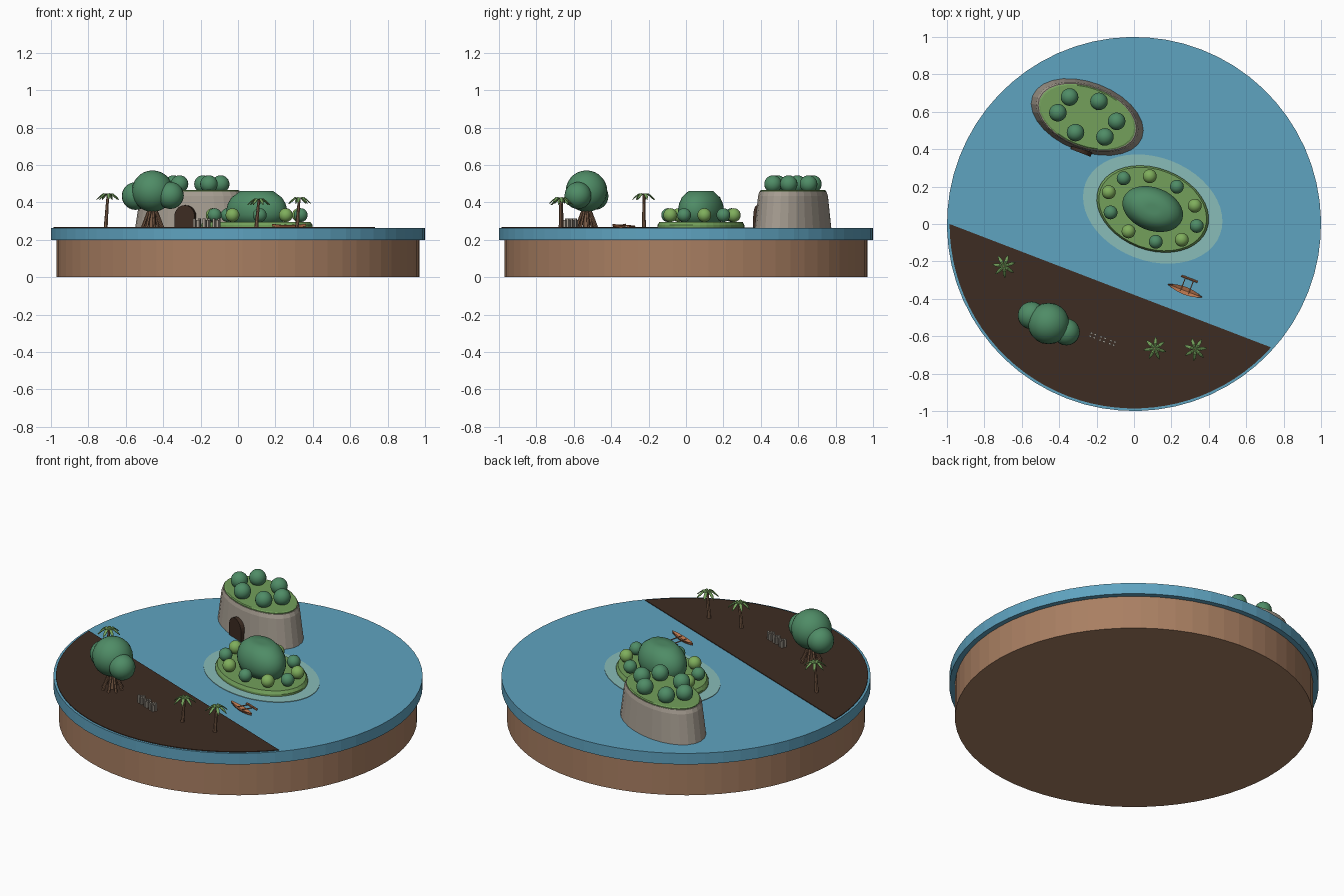
import bpy, bmesh
from math import pi, sin, cos, radians
from mathutils import Vector, Matrix

cube = bpy.data.objects.get("Cube")
if cube:
    bpy.data.objects.remove(cube, do_unlink=True)

TILT = radians(-21)      # shared direction of the shoreline and islands
WATER_TOP = 0.264


def material(name, hexcode):
    srgb = [int(hexcode[i:i + 2], 16) / 255 for i in (0, 2, 4)]
    col = [c / 12.92 if c < 0.04 else ((c + 0.055) / 1.055) ** 2.4 for c in srgb] + [1]
    m = bpy.data.materials.new(name)
    m.use_nodes = True
    m.diffuse_color = col
    bsdf = m.node_tree.nodes["Principled BSDF"]
    bsdf.inputs["Base Color"].default_value = col
    bsdf.inputs["Roughness"].default_value = 0.9
    return m


EARTH = material("earth tan", "a97f62")
WATER = material("water blue", "5fa3c0")
SOIL = material("dark soil", "3d2c22")
ROCK = material("rock grey", "a59c90")
GRASS = material("grass green", "73a05b")
SHALLOW = material("shallow teal", "88bcb8")
LEAF = material("deep leaf green", "4f8c66")
BUSH = material("light bush green", "7fae5c")
WOOD = material("trunk brown", "80604a")
BOAT = material("boat orange", "b8754e")


def finish(name, bm, mat, smooth=False):
    bmesh.ops.recalc_face_normals(bm, faces=bm.faces)
    mesh = bpy.data.meshes.new(name)
    bm.to_mesh(mesh)
    bm.free()
    mesh.materials.append(mat)
    for p in mesh.polygons:
        p.use_smooth = smooth
    ob = bpy.data.objects.new(name, mesh)
    bpy.context.collection.objects.link(ob)
    return ob


def local(centre, u, v, z=0.0):
    """Point from tilted local coordinates around a centre."""
    return Vector((centre[0] + u * cos(TILT) - v * sin(TILT),
                   centre[1] + u * sin(TILT) + v * cos(TILT), z))


def loft(name, profile, centre, a, b, seg, mat, smooth=False):
    """Closed stack of tilted ellipses; profile is (scale, z)."""
    bm = bmesh.new()
    rings = [[bm.verts.new(local(centre, a * s * cos(2 * pi * i / seg),
                                 b * s * sin(2 * pi * i / seg), z))
              for i in range(seg)] for s, z in profile]
    for lo, hi in zip(rings, rings[1:]):
        for i in range(seg):
            j = (i + 1) % seg
            bm.faces.new((lo[i], lo[j], hi[j], hi[i]))
    bm.faces.new(rings[0])
    bm.faces.new(rings[-1])
    return finish(name, bm, mat, smooth)


def ball(name, centre, r, mat):
    bm = bmesh.new()
    bmesh.ops.create_uvsphere(bm, u_segments=20, v_segments=14, radius=r)
    bmesh.ops.translate(bm, verts=bm.verts, vec=Vector(centre))
    return finish(name, bm, mat, True)


def add_rod(bm, p, q, r1, r2, seg=7):
    p, q = Vector(p), Vector(q)
    m = Matrix.Translation((p + q) / 2) @ (q - p).to_track_quat('Z', 'Y').to_matrix().to_4x4()
    bmesh.ops.create_cone(bm, cap_ends=True, segments=seg, radius1=r1, radius2=r2,
                          depth=(q - p).length, matrix=m)


def slab(name, points, offset, mat):
    """Flat outline extruded by an offset."""
    bm = bmesh.new()
    face = bm.faces.new([bm.verts.new(p) for p in points])
    ext = bmesh.ops.extrude_face_region(bm, geom=[face])
    moved = [g for g in ext["geom"] if isinstance(g, bmesh.types.BMVert)]
    bmesh.ops.translate(bm, verts=moved, vec=offset)
    return finish(name, bm, mat)


# Round base, water disc and the shore segment
loft("earth_base", [(1, 0), (1, 0.2)], (0, 0), 0.97, 0.97, 64, EARTH)
loft("water_disc", [(1, 0.198), (1, WATER_TOP)], (0, 0), 1, 1, 64, WATER)
arc = [radians(180 + 138 * i / 36) for i in range(37)]
slab("shore_land", [(0.986 * cos(t), 0.986 * sin(t), WATER_TOP - 0.004) for t in arc],
     Vector((0, 0, 0.008)), SOIL)

# Rock island with a grass cap, cave door and bushes
rock = (-0.25, 0.572)
loft("rock_island", [(1, WATER_TOP - 0.004), (0.91, 0.435), (0.875, 0.457)],
     rock, 0.314, 0.185, 28, ROCK)
loft("rock_grass_cap", [(0.86, 0.45), (0.86, 0.462), (0.83, 0.466)],
     rock, 0.314, 0.185, 28, GRASS)
outline = [(0.058, WATER_TOP), (0.058, 0.325)]
outline += [(0.058 * cos(t), 0.325 + 0.06 * sin(t)) for t in [pi * i / 10 for i in range(1, 10)]]
outline += [(-0.058, 0.325), (-0.058, WATER_TOP)]
slab("cave_door", [local(rock, 0.035 + u, -0.192, z) for u, z in outline],
     local((0, 0), 0, 0.05), SOIL)
for k in range(6):
    t = radians(20 + 60 * k)
    ball(f"rock_bush_{k}", local(rock, 0.165 * cos(t), 0.102 * sin(t), 0.498), 0.047, LEAF)

# Garden island with shallows, central dome and a ring of bushes
isle = (0.1, 0.08)
loft("shallows", [(1, WATER_TOP - 0.003), (1, WATER_TOP + 0.003)], isle, 0.385, 0.276, 48, SHALLOW)
loft("garden_island", [(1, WATER_TOP), (1, 0.278), (0.96, 0.295)], isle, 0.31, 0.219, 40, GRASS)
loft("garden_dome", [(0.85, 0.285), (0.98, 0.335), (1, 0.365), (0.95, 0.395),
                     (0.84, 0.425), (0.55, 0.46), (0.2, 0.461)],
     isle, 0.168, 0.115, 32, LEAF, True)
for k in range(10):
    t = 2 * pi * k / 10
    ball(f"garden_bush_{k}", local(isle, 0.252 * cos(t), 0.166 * sin(t), 0.332), 0.037,
         BUSH if k % 2 else LEAF)

# Broad tree on prop roots
tree = Vector((-0.457, -0.532, 0))
bm = bmesh.new()
add_rod(bm, tree + Vector((0, 0, WATER_TOP)), tree + Vector((0, 0, 0.4)), 0.02, 0.018)
for k in range(8):
    d = Vector((cos(k * pi / 4 + 0.2), sin(k * pi / 4 + 0.2), 0))
    add_rod(bm, tree + d * 0.056 + Vector((0, 0, WATER_TOP)),
            tree + d * 0.014 + Vector((0, 0, 0.375)), 0.008, 0.007, 6)
finish("tree_roots", bm, WOOD)
ball("tree_crown", tree + Vector((0, 0, 0.46)), 0.111, LEAF)
ball("tree_crown_right", local(tree, -0.1, 0.008, 0.434), 0.074, LEAF)
ball("tree_crown_left", local(tree, 0.105, -0.008, 0.437), 0.072, LEAF)


# Palms: leaning trunk and folded drooping fronds
def palm(name, x, y, top, lean, turn):
    bm = bmesh.new()
    crown = Vector((x, y, top))
    add_rod(bm, (x + lean, y, WATER_TOP), crown, 0.011, 0.007)
    finish(name + "_trunk", bm, WOOD)
    bm = bmesh.new()
    for k in range(7):
        t = turn + 2 * pi * k / 7
        d, side = Vector((cos(t), sin(t), 0)), Vector((-sin(t), cos(t), 0))
        rows = []
        for r, drop, w in ((0, 0, 0.003), (0.026, -0.003, 0.009), (0.046, 0.012, 0.008),
                           (0.063, 0.03, 0.001)):
            mid = crown + d * r - Vector((0, 0, drop))
            edge = Vector((0, 0, 0.35 * w))
            rows.append([bm.verts.new(p) for p in (mid - side * w - edge, mid, mid + side * w - edge)])
        for p, q in zip(rows, rows[1:]):
            for i in (0, 1):
                bm.faces.new((p[i], q[i], q[i + 1], p[i + 1]))
    fronds = finish(name + "_fronds", bm, GRASS)
    fronds.modifiers.new("thickness", 'SOLIDIFY').thickness = 0.004


palm("palm_west", -0.695, -0.225, 0.446, -0.012, 0.3)
palm("palm_middle", 0.112, -0.665, 0.418, -0.014, 0.6)
palm("palm_east", 0.328, -0.67, 0.425, -0.012, 0.1)

# Three small groups of standing stones
for k in range(3):
    spot = (-0.22 + 0.052 * k, -0.596 - 0.02 * k)
    bm = bmesh.new()
    for u in (-0.011, 0.011):
        for v in (-0.009, 0.009):
            h = 0.042 + (0.008 if u * v > 0 else 0)
            m = (Matrix.Translation(local(spot, u, v, WATER_TOP + h / 2))
                 @ Matrix.Rotation(TILT, 4, 'Z') @ Matrix.Diagonal((0.013, 0.011, h, 1)))
            bmesh.ops.create_cube(bm, size=1, matrix=m)
    finish(f"standing_stones_{k}", bm, ROCK)

# Outrigger canoe
canoe = (0.273, -0.357)
bm = bmesh.new()
stations = []
for i in range(9):
    s = -1 + i / 4
    w, rise = 0.002 + 0.019 * (1 - s * s), 0.008 * s * s
    stations.append([bm.verts.new(local(canoe, 0.097 * s, v * w, WATER_TOP + z + rise))
                     for v, z in ((-1, 0.014), (-0.5, 0), (0.5, 0), (1, 0.014), (0, 0.007))])
for p, q in zip(stations, stations[1:]):
    for i in range(5):
        j = (i + 1) % 5
        bm.faces.new((p[i], p[j], q[j], q[i]))
bm.faces.new(stations[0])
bm.faces.new(stations[-1])
finish("canoe_hull", bm, BOAT)
bm = bmesh.new()
add_rod(bm, local(canoe, -0.047, 0.068, 0.271), local(canoe, 0.047, 0.068, 0.271), 0.006, 0.006)
for u in (-0.023, 0.023):
    add_rod(bm, local(canoe, u, -0.01, 0.28), local(canoe, u, 0.068, 0.274), 0.003, 0.003, 6)
finish("canoe_outrigger", bm, BOAT)
